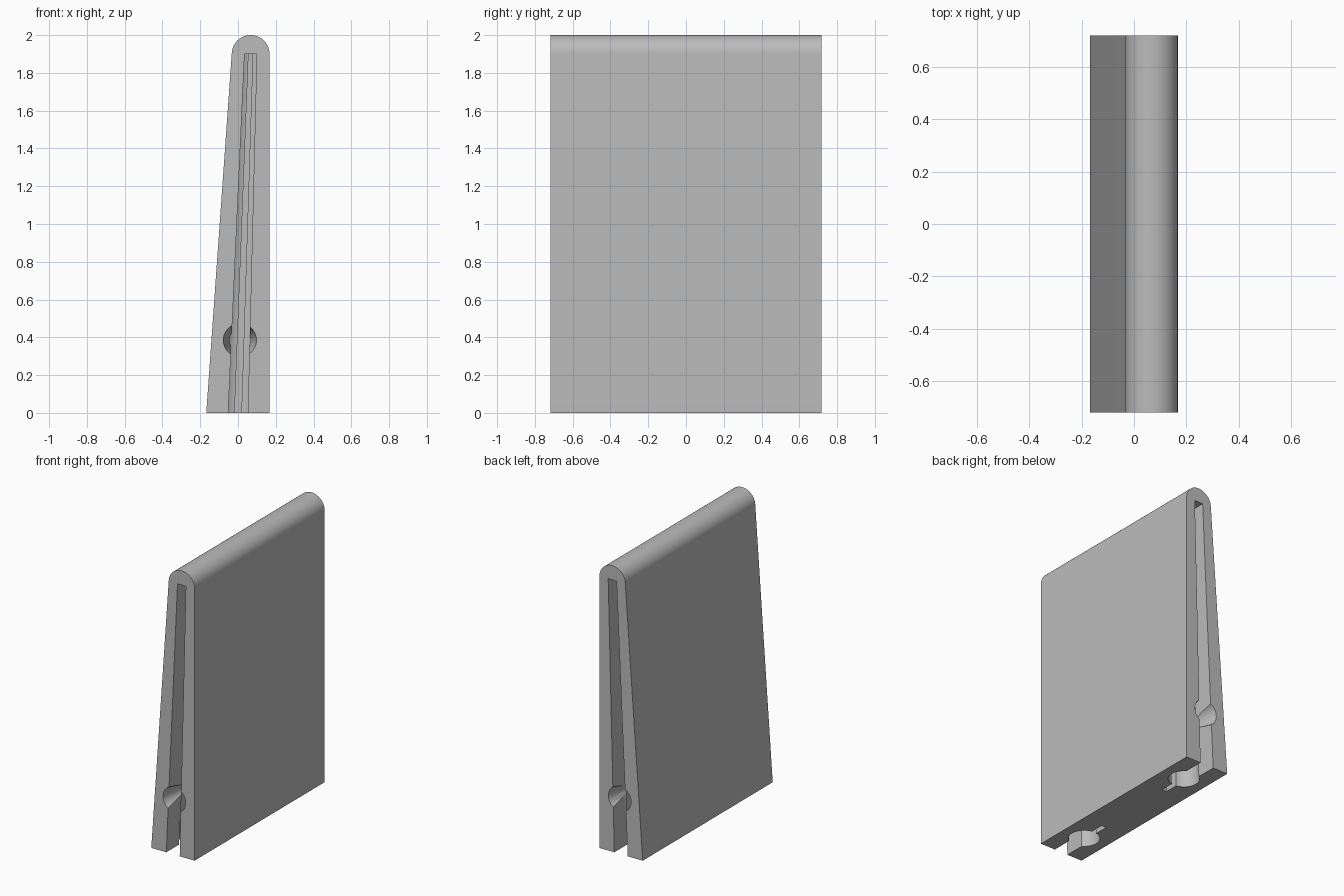
import bpy, bmesh, math
from mathutils import Matrix

cube = bpy.data.objects.get("Cube")
if cube:
    bpy.data.objects.remove(cube, do_unlink=True)

HALF_LEN = 0.718      # half of the length along y
TOP_Z, TOP_X, CAP_R = 1.9, 0.067, 0.1


def material(name, value):
    mat = bpy.data.materials.new(name)
    mat.use_nodes = True
    colour = (value, value, value, 1)
    mat.diffuse_color = colour
    mat.node_tree.nodes["Principled BSDF"].inputs["Base Color"].default_value = colour
    return mat


def make_object(name, bm):
    bmesh.ops.recalc_face_normals(bm, faces=bm.faces)
    mesh = bpy.data.meshes.new(name)
    bm.to_mesh(mesh)
    bm.free()
    obj = bpy.data.objects.new(name, mesh)
    bpy.context.collection.objects.link(obj)
    return obj


def loft(name, lower, upper):
    """Closed solid between two rings with the same number of points."""
    bm = bmesh.new()
    a = [bm.verts.new(p) for p in lower]
    b = [bm.verts.new(p) for p in upper]
    bm.faces.new(a)
    bm.faces.new(b)
    n = len(a)
    for i in range(n):
        j = (i + 1) % n
        bm.faces.new((a[i], a[j], b[j], b[i]))
    return make_object(name, bm)


def keyhole(z, side):
    """Wide mouth, round bore and thin relief slit, narrowing with height."""
    s = 1 - 0.38 * z / TOP_Z
    cx = TOP_X * z / TOP_Z
    mouth, bore, slit = 0.052 * s, 0.1 * s, 0.018 * s
    yc = -HALF_LEN + 0.226
    start, end = math.asin(mouth / bore), math.pi - math.asin(slit / bore)
    right = [(mouth, -HALF_LEN - 0.05)]
    for i in range(25):
        t = start + (end - start) * i / 24
        right.append((bore * math.sin(t), yc - bore * math.cos(t)))
    right.append((slit, -HALF_LEN + 0.42))
    ring = right + [(-x, y) for x, y in reversed(right)]
    return [(cx + x, side * y, z) for x, y in ring]


# Tapered body with a rounded top edge
tilt = 0.071
profile = [(-0.168, 0), (0.167, 0)]
for i in range(33):
    t = (math.pi - tilt) * i / 32
    profile.append((TOP_X + CAP_R * math.cos(t), TOP_Z + CAP_R * math.sin(t)))
body = loft("wedge_body",
            [(x, -HALF_LEN, z) for x, z in profile],
            [(x, HALF_LEN, z) for x, z in profile])

# Slots and conical lead-in holes at both ends
cutters = []
for side, end in ((1, "front"), (-1, "back")):
    cutters.append(loft(end + "_slot_cutter", keyhole(-0.1, side), keyhole(TOP_Z, side)))
    bm = bmesh.new()
    place = (Matrix.Translation((0.01, -side * (HALF_LEN - 0.11), 0.385))
             @ Matrix.Rotation(side * math.pi / 2, 4, 'X'))
    bmesh.ops.create_cone(bm, cap_ends=True, segments=48, radius1=0.038,
                          radius2=0.09, depth=0.24, matrix=place)
    cutters.append(make_object(end + "_cone_cutter", bm))

bpy.context.view_layer.objects.active = body
body.select_set(True)
for cutter in cutters:
    cutter.hide_render = True
    mod = body.modifiers.new(cutter.name, 'BOOLEAN')
    mod.operation, mod.solver, mod.object = 'DIFFERENCE', 'EXACT', cutter
    bpy.ops.object.modifier_apply(modifier=mod.name)
    bpy.data.objects.remove(cutter, do_unlink=True)

body.data.materials.clear()
body.data.materials.append(material("plain grey", 0.5))
bpy.ops.object.shade_smooth_by_angle(angle=math.radians(30))
